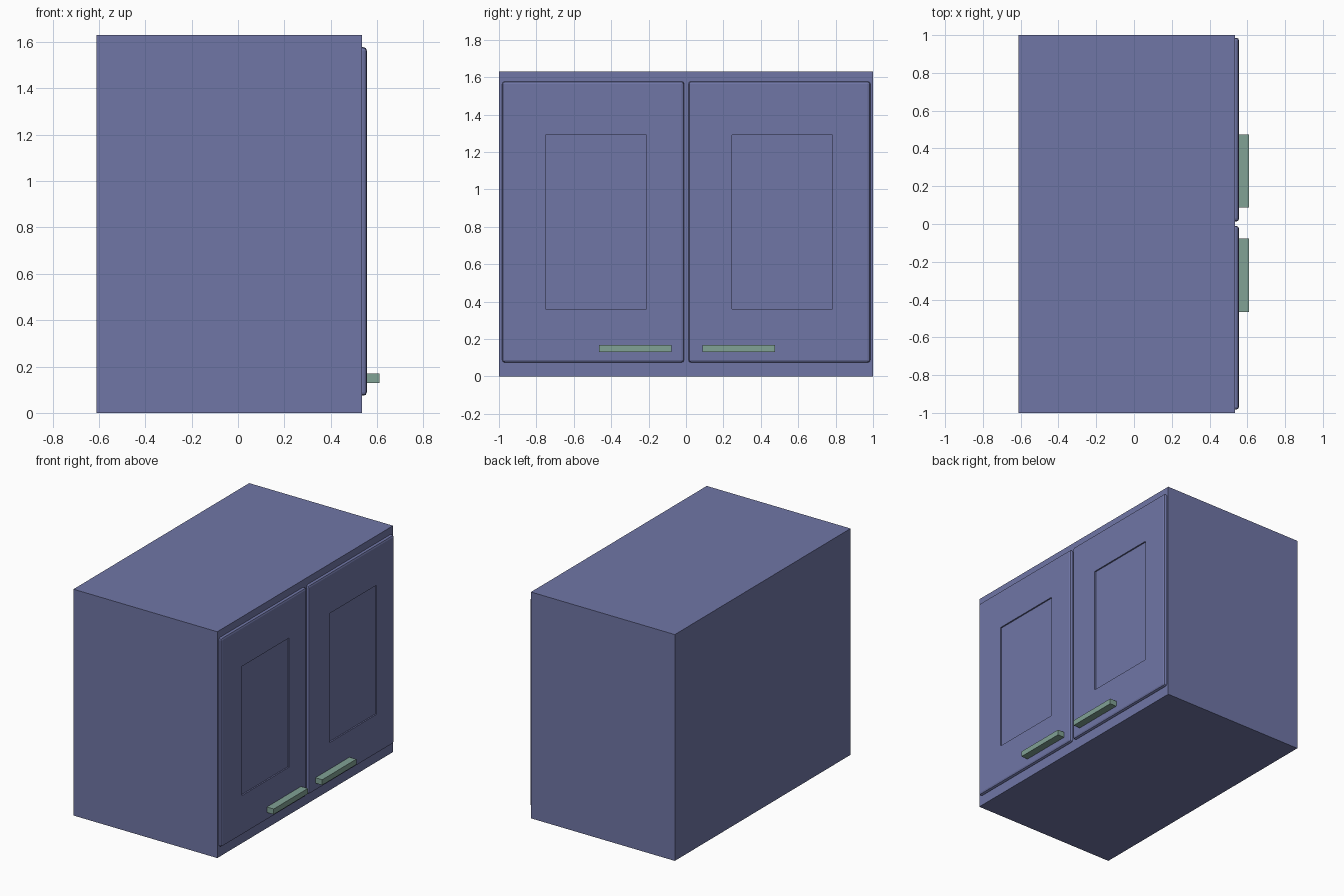
import bpy, bmesh
from mathutils import Vector, Matrix

if "Cube" in bpy.data.objects:
    bpy.data.objects.remove(bpy.data.objects["Cube"])


def material(name, color):
    m = bpy.data.materials.new(name)
    m.diffuse_color = color
    m.use_nodes = True
    m.node_tree.nodes["Principled BSDF"].inputs["Base Color"].default_value = m.diffuse_color
    return m


blue = material("blue_paint", (0.16, 0.18, 0.38, 1))
green = material("green_metal", (0.22, 0.36, 0.30, 1))


def box_mesh(x, y, z):
    bm = bmesh.new()
    spans = (x, y, z)
    center = Vector([(a + b) / 2 for a, b in spans])
    size = [b - a for a, b in spans] + [1]
    bmesh.ops.create_cube(bm, size=1, matrix=Matrix.Translation(center) @ Matrix.Diagonal(size))
    return bm


def finish(bm, name, mat):
    mesh = bpy.data.meshes.new(name)
    bm.to_mesh(mesh)
    bm.free()
    mesh.materials.append(mat)
    obj = bpy.data.objects.new(name, mesh)
    bpy.context.collection.objects.link(obj)
    return obj


def door(name, y, panel_y):
    bm = box_mesh((0.515, 0.556), y, (0.074, 1.578))
    bmesh.ops.bevel(bm, geom=bm.edges[:], offset=0.015, segments=2,
                    profile=0.5, affect='EDGES')
    bm.normal_update()
    # Front face gets an inset frame around a shallow sunken panel
    face = max(bm.faces, key=lambda f: f.calc_center_median().x + f.calc_area())
    face = max((f for f in bm.faces if f.normal.x > 0.99), key=lambda f: f.calc_area())
    bmesh.ops.inset_individual(bm, faces=[face], thickness=0.2)
    c = face.calc_center_median()
    for v in face.verts:
        v.co.y = panel_y[0] if v.co.y < c.y else panel_y[1]
        v.co.z = 0.36 if v.co.z < c.z else 1.29
    bmesh.ops.inset_individual(bm, faces=[face], thickness=0)
    for v in face.verts:
        v.co.x -= 0.01
    bm.normal_update()
    return finish(bm, name, blue)


# Cabinet body
finish(box_mesh((-0.611, 0.535), (-1, 1), (0, 1.63)), "cabinet_body", blue)

# Doors and bar handles on the +x side
for side, y, panel_y, handle_y in (
    ("left", (-0.983, -0.010), (-0.751, -0.212), (-0.465, -0.077)),
    ("right", (0.013, 0.986), (0.247, 0.784), (0.087, 0.475)),
):
    door(side + "_door", y, panel_y)
    finish(box_mesh((0.55, 0.61), handle_y, (0.13, 0.169)), side + "_handle", green)
